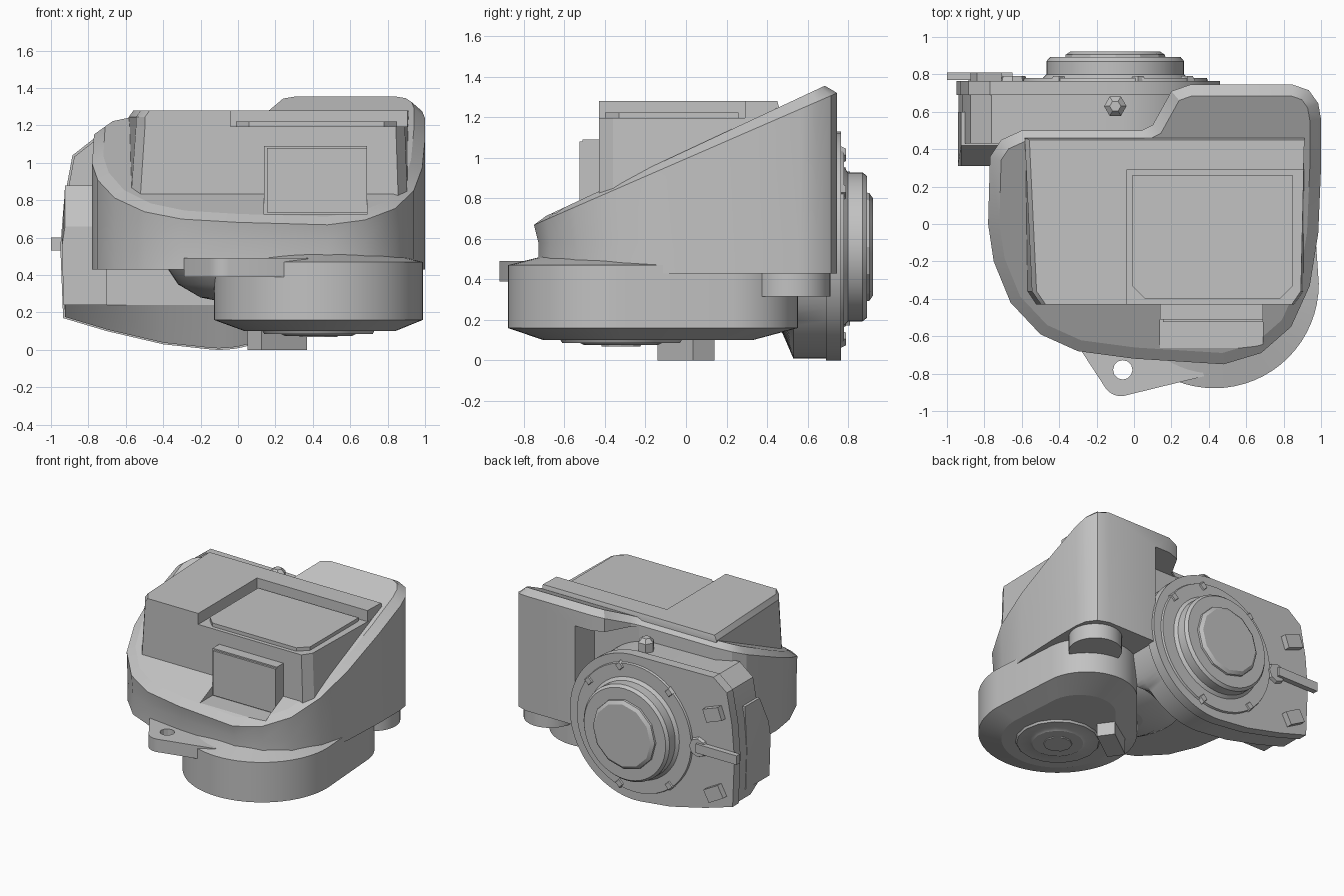
import bpy, bmesh, math
from mathutils import Vector, Matrix

cube = bpy.data.objects.get("Cube")
if cube:
    bpy.data.objects.remove(cube, do_unlink=True)

grey = bpy.data.materials.new("plain_grey")
grey.use_nodes = True
COLOUR = (0.54, 0.54, 0.54, 1)
grey.diffuse_color = COLOUR
grey.node_tree.nodes["Principled BSDF"].inputs["Base Color"].default_value = COLOUR


def finish(name, bm):
    """Clean the mesh, keep hard edges sharp and add it to the scene."""
    bmesh.ops.remove_doubles(bm, verts=bm.verts, dist=0.0005)
    bmesh.ops.recalc_face_normals(bm, faces=bm.faces)
    for f in bm.faces:
        f.smooth = True
    for e in bm.edges:
        cap_edge = any(len(f.verts) > 4 for f in e.link_faces)
        e.smooth = len(e.link_faces) == 2 and not cap_edge and e.calc_face_angle(0) < 0.5
    me = bpy.data.meshes.new(name)
    bm.to_mesh(me)
    bm.free()
    me.materials.append(grey)
    ob = bpy.data.objects.new(name, me)
    bpy.context.collection.objects.link(ob)
    return ob


def loft(name, rings):
    """Skin a stack of matching 3D rings and cap both ends."""
    bm = bmesh.new()
    vs = [[bm.verts.new(p) for p in ring] for ring in rings]
    n = len(rings[0])
    for a, b in zip(vs, vs[1:]):
        for i in range(n):
            j = (i + 1) % n
            bm.faces.new((a[i], a[j], b[j], b[i]))
    bm.faces.new(vs[0])
    bm.faces.new(vs[-1])
    return finish(name, bm)


def flat(plan, z):
    return [(x, y, z) for x, y in plan]


def upright(plan, y):
    return [(x, y, z) for x, z in plan]


def prism(name, plan, a, b, ring=flat):
    return loft(name, [ring(plan, a), ring(plan, b)])


def hull(circles, n=64):
    """Outline wrapped tightly round circles given as (u, v, radius)."""
    pts = []
    for i in range(n):
        c, s = math.cos(math.tau * i / n), math.sin(math.tau * i / n)
        u, v, r = max(circles, key=lambda k: k[0] * c + k[1] * s + k[2])
        pts.append((u + r * c, v + r * s))
    return pts


def scaled(plan, centre, k):
    return [(centre[0] + (x - centre[0]) * k, centre[1] + (y - centre[1]) * k) for x, y in plan]


def inset(plan, d):
    out = []
    for i, p in enumerate(plan):
        p, a, b = Vector(p), Vector(plan[i - 1]), Vector(plan[(i + 1) % len(plan)])
        e, f = (p - a).normalized(), (b - p).normalized()
        m, k = Vector((-e.y, e.x)), Vector((-f.y, f.x))
        out.append(tuple(p + (m + k) * d / (1 + m.dot(k))))
    return out


def turned(name, centre, profile, ring=flat, n=48):
    """Round part from (height, radius) pairs."""
    u, v = centre
    return loft(name, [ring(hull([(u, v, r)], n), h) for h, r in profile])


def box(name, x, y, z, spin=0, axis='Z'):
    bm = bmesh.new()
    bmesh.ops.create_cube(bm, size=1)
    size = Matrix.Diagonal((x[1] - x[0], y[1] - y[0], z[1] - z[0], 1))
    mid = Vector((sum(x) / 2, sum(y) / 2, sum(z) / 2))
    bm.transform(Matrix.Translation(mid) @ Matrix.Rotation(spin, 4, axis) @ size)
    return finish(name, bm)


def cut(ob, cutter):
    """Subtract the cutter and mark the new hard edges."""
    cutter.hide_render = True
    mod = ob.modifiers.new("cut", 'BOOLEAN')
    mod.operation, mod.solver, mod.object = 'DIFFERENCE', 'EXACT', cutter
    bpy.context.view_layer.objects.active = ob
    bpy.ops.object.modifier_apply(modifier=mod.name)
    bpy.data.objects.remove(cutter, do_unlink=True)
    bm = bmesh.new()
    bm.from_mesh(ob.data)
    for e in bm.edges:
        if e.calc_face_angle(0) > 0.5:
            e.smooth = False
    bm.to_mesh(ob.data)
    bm.free()


# Main housing with a slanted, chamfered top
outline = [(-.3, -.68), (0, -.72), (.48, -.75), (.68, -.69), (.84, -.55), (.94, -.33),
           (.985, -.05), (1, .3), (1, .56), (.985, .645), (.935, .715), (.85, .745),
           (.3, .745), (.2, .71), (.1, .53), (.04, .5), (-.6, .5), (-.71, .45),
           (-.77, .36), (-.78, 0), (-.75, -.2), (-.66, -.42), (-.5, -.59)]


def slope(plan, base, pitch):
    return [(x, y, base + pitch * y) for x, y in plan]


foot = [(x, y * .97 if y < 0 else y) for x, y in outline]
housing = loft("housing", [flat(foot, .43), flat(foot, .58), slope(outline, .995, .435),
                           slope(inset(outline, .06), 1.035, .467)])
cut(housing, box("ledge_cutter", (.14, .69), (-.67, -.4), (.725, 1.1)))

# Clearance for the gearbox, leaving the rim as an overhang
cut(housing, box("clearance_cutter", (-.3, .43), (.505, .9), (.3, 1.2)))

# Upper box, narrowing upwards, with a corner recess and a raised pad in it
block = [(-.62, .46), (-.58, -.36), (-.53, -.43), (.86, -.43), (.91, -.36), (.93, .46)]
narrow = [(.4 + (x - .4) * .965, y) for x, y in block]
loft("upper_box", [flat(block, .7), flat(narrow, 1.195)])
step = narrow[:3] + [(-.04, -.43), (-.04, .29), (.906, .29), narrow[-1]]
crown = [(x + .025 if x < -.4 else x, min(y, .45)) for x, y in step]
loft("upper_box_top", [flat(step, 1.195), flat(step, 1.245), flat(crown, 1.28)])
pad = [(-.01, .26), (-.01, -.33), (.06, -.4), (.78, -.4), (.85, -.33), (.85, .26)]
prism("recess_pad", pad, 1.19, 1.222)

# Front panel
box("front_panel", (.14, .69), (-.51, -.42), (.72, 1.09))
box("front_panel_face", (.155, .69), (-.525, -.5), (.735, 1.08))

# Lower drum, long towards the back, with a tapered underside
centre = (.43, -.32)
drum = hull([(*centre, .558), (.6, .2, .352)])
loft("lower_drum", [flat(scaled(drum, (.46, -.25), .72), .1), flat(drum, .16),
                    flat(drum, .47), flat(scaled(drum, centre, .72), .51)])
turned("drum_bottom_ring", centre, [(.12, .31), (.085, .29), (.085, .2), (.075, .18)], n=16)
turned("drum_bottom_cap", centre, [(.1, .11), (.068, .1)], n=10)
box("bottom_peg", (.06, .36), (-.065, .065), (0, .13), math.radians(36))
turned("rear_foot", (.795, .525), [(.315, .187), (.45, .187)])
turned("underside_bowl", (.1, -.02), [(.25, .15), (.28, .3), (.35, .42), (.44, .48)])

# Mounting tab with a hole
tab = hull([(-.07, -.82, .1), (-.27, -.66, .02), (.37, -.81, .005), (.2, -.5, .02)])
mount = prism("mounting_tab", tab, .39, .49)
cut(mount, turned("hole_cutter", (-.06, -.78), [(.3, .052), (.6, .052)], n=12))

# Rear gearbox, built along y, its front face tapering in at the bottom
hub = (-.1, .56)
case = hull([(*hub, .56), (-.77, 1.13, 0), (-.885, 1.04, 0), (-.93, .8, 0), (-.95, .55, 0),
             (-.935, .17, 0), (-.7, .1, 0), (-.4, .03, 0)], 96)
body = scaled(case, (-.25, .56), .985)
front = [(x, max(z, .24)) for x, z in body]
loft("gearbox_case", [upright(front, .43), upright(body, .53), upright(body, .7)])
prism("gearbox_plate", case, .69, .765, upright)


def side(top):
    return [(-.7, .24), (-.932, .24), (-.942, .55), (-.925, top), (-.7, top)]


loft("gearbox_side", [upright(side(.66), .31), upright(side(.88), .42),
                      upright(side(.88), .6)])

# Hub and raised flange
turned("flange", hub, [(.75, .5), (.78, .49)], upright)
turned("hub", hub, [(.77, .4), (.8, .368), (.87, .368), (.892, .35), (.892, .28)], upright)
turned("hub_cap", hub, [(.88, .27), (.905, .265), (.922, .24)], upright, 12)

# Lugs, studs and lever on the plate
for i, (x, z, spin) in enumerate([(-.79, .86, .35), (-.8, .25, .5)]):
    box(f"plate_lug_{i}", (x - .07, x + .07), (.74, .81), (z - .05, z + .05), spin, 'Y')
for i, angle in enumerate((35, 75, 130, 230, 285)):
    a = math.radians(angle)
    spot = (hub[0] + .47 * math.cos(a), hub[1] + .47 * math.sin(a))
    turned(f"flange_stud_{i}", spot, [(.75, .05), (.79, .03)], upright, 4)
turned("lever_boss", (-.65, .56), [(.74, .085), (.79, .07)], upright, 8)
box("lever", (-1, -.65), (.77, .81), (.53, .6))

# Hexagonal bolt on top of the gearbox
turned("top_bolt", (-.1, .63), [(1.05, .06), (1.18, .06), (1.21, .03)], n=6)
